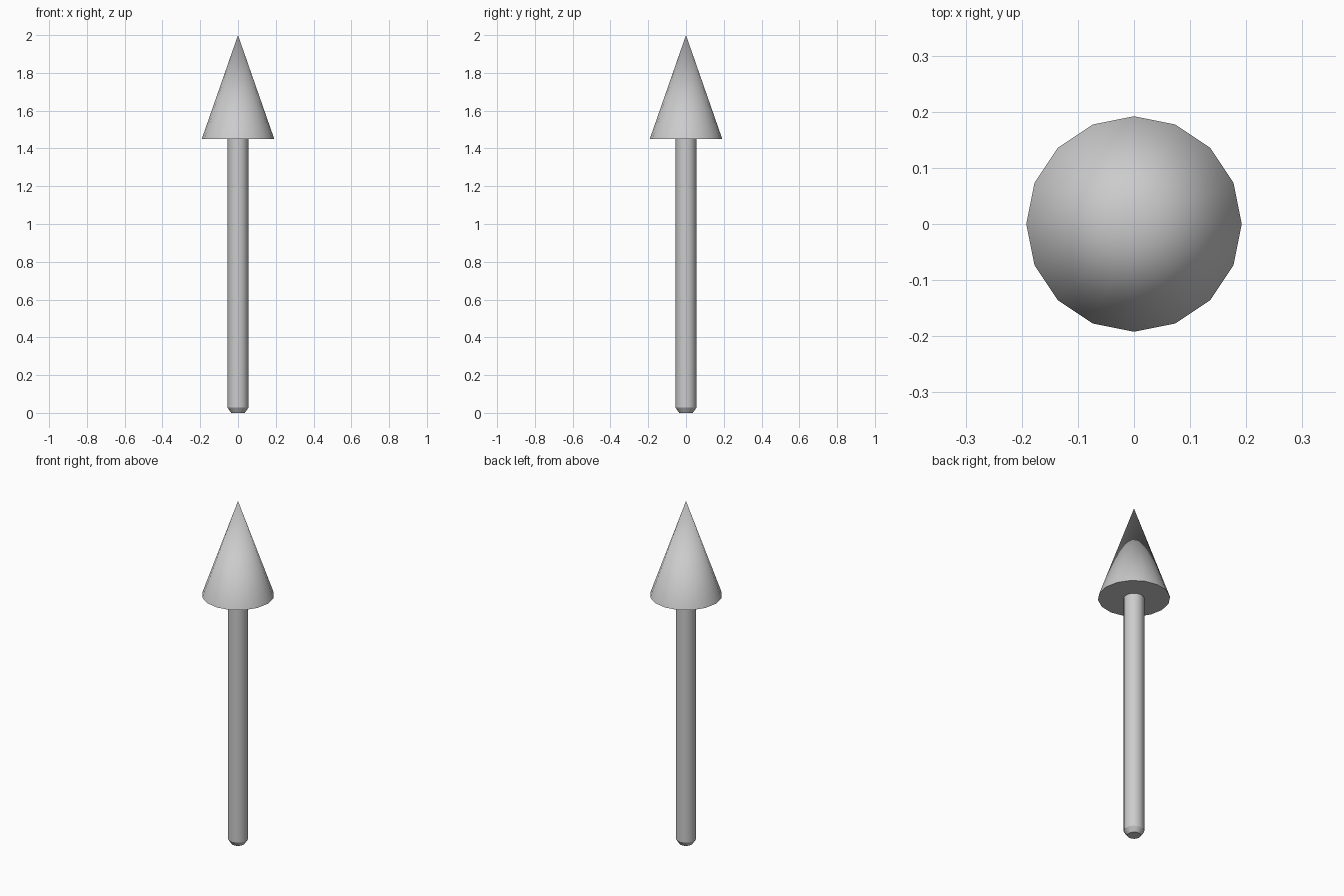
import bpy
import bmesh
import math

if "Cube" in bpy.data.objects:
    bpy.data.objects.remove(bpy.data.objects["Cube"])


def lathe(name, profile, sides=16):
    """Revolve a (radius, z) profile about z; zero radius makes a point, open ends are capped."""
    bm = bmesh.new()
    rings = []
    for r, z in profile:
        if r == 0:
            rings.append([bm.verts.new((0, 0, z))] * sides)
        else:
            angles = [2 * math.pi * i / sides for i in range(sides)]
            rings.append([bm.verts.new((r * math.cos(a), r * math.sin(a), z)) for a in angles])
    for low, high in zip(rings, rings[1:]):
        for i in range(sides):
            j = (i + 1) % sides
            corners = [low[i], low[j], high[j], high[i]]
            bm.faces.new(list(dict.fromkeys(corners)))
    for ring, r in ((rings[0], profile[0][0]), (rings[-1], profile[-1][0])):
        if r > 0:
            bm.faces.new(ring)
    bmesh.ops.recalc_face_normals(bm, faces=bm.faces)
    mesh = bpy.data.meshes.new(name)
    bm.to_mesh(mesh)
    bm.free()
    obj = bpy.data.objects.new(name, mesh)
    bpy.context.collection.objects.link(obj)
    bpy.ops.object.select_all(action='DESELECT')
    obj.select_set(True)
    bpy.context.view_layer.objects.active = obj
    bpy.ops.object.shade_smooth_by_angle(angle=math.radians(30))
    return obj


# Straight shaft with a chamfered foot
lathe("shaft", [(0.036, 0), (0.055, 0.028), (0.055, 1.45)])

# Pointed head
lathe("arrow_head", [(0.192, 1.45), (0, 2.0)])
